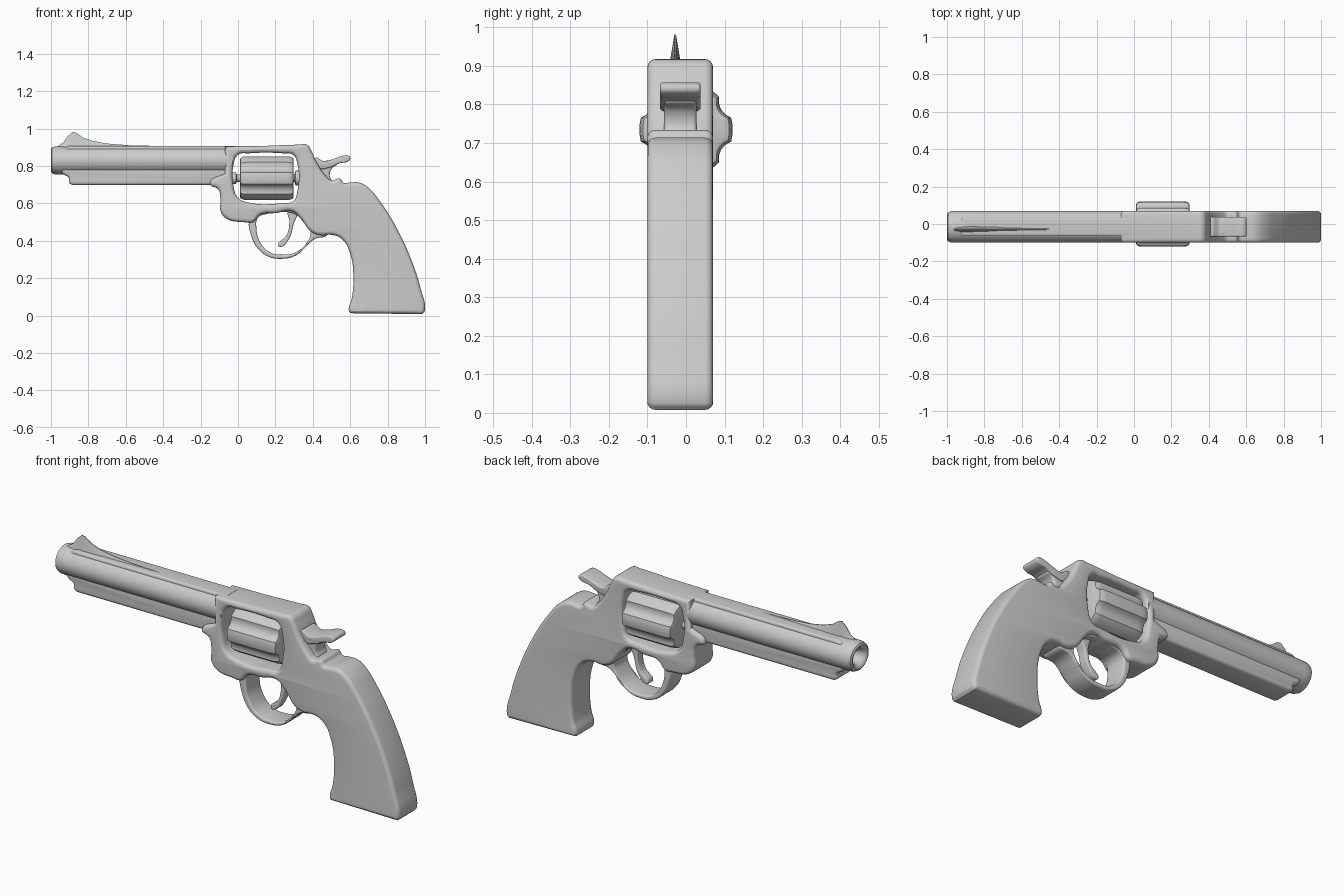
import bpy, bmesh
from math import sin, cos, pi, radians

YC = -0.015  # mid-plane of the body


def finish(obj, angle=40):
    bpy.ops.object.select_all(action='DESELECT')
    obj.select_set(True)
    bpy.context.view_layer.objects.active = obj
    if obj.type == 'CURVE':
        bpy.ops.object.convert(target='MESH')
        obj = bpy.context.object
    bm = bmesh.new()
    bm.from_mesh(obj.data)
    bmesh.ops.remove_doubles(bm, verts=bm.verts, dist=0.0004)
    bmesh.ops.recalc_face_normals(bm, faces=bm.faces)
    bm.to_mesh(obj.data)
    bm.free()
    bpy.ops.object.shade_smooth_by_angle(angle=radians(angle))
    return obj


def plate(name, outlines, width, bevel, y=YC):
    """Rounded slab from side outlines (x, z[, 1 = corner]); inner outlines are holes."""
    cu = bpy.data.curves.new(name, 'CURVE')
    cu.dimensions, cu.fill_mode = '2D', 'BOTH'
    cu.resolution_u = 6
    cu.extrude, cu.bevel_depth = width / 2 - bevel, bevel
    cu.bevel_resolution, cu.offset = 3, -bevel
    for pts in outlines:
        sp = cu.splines.new('BEZIER')
        sp.bezier_points.add(len(pts) - 1)
        sp.use_cyclic_u = True
        for bp, p in zip(sp.bezier_points, pts):
            bp.co = (p[0], p[1], 0)
            kind = 'VECTOR' if len(p) > 2 else 'AUTO'
            bp.handle_left_type = bp.handle_right_type = kind
    obj = bpy.data.objects.new(name, cu)
    bpy.context.collection.objects.link(obj)
    obj.location.y = y
    obj.rotation_euler.x = pi / 2
    return finish(obj)


def loft(name, rings, closed=False, angle=40):
    """Skin between equal-length rings of points, with end caps."""
    bm = bmesh.new()
    vs = [[bm.verts.new(p) for p in r] for r in rings]
    n = len(vs[0])
    for a, b in zip(vs, vs[1:]):
        for i in range(n):
            bm.faces.new((a[i], a[(i + 1) % n], b[(i + 1) % n], b[i]))
    bm.faces.new(vs[0])
    bm.faces.new(vs[-1])
    me = bpy.data.meshes.new(name)
    bm.to_mesh(me)
    bm.free()
    obj = bpy.data.objects.new(name, me)
    bpy.context.collection.objects.link(obj)
    return finish(obj, angle)


def circle(x, ry, rz, y, z, n=40, flute=0.0):
    ring = []
    for i in range(n):
        a = 2 * pi * i / n
        k = 1 - flute * max(0, -cos(6 * a)) ** 0.7
        ring.append((x, y + ry * k * cos(a), z + rz * k * sin(a)))
    return ring


# Frame and grip in one slab, with the cylinder window cut out
frame = [(-0.07, 0.905, 1), (-0.07, 0.76, 1), (-0.15, 0.705), (-0.105, 0.675),
         (-0.094, 0.62), (-0.092, 0.555), (-0.055, 0.515), (0.03, 0.50),
         (0.08, 0.50), (0.12, 0.54), (0.20, 0.548), (0.29, 0.558), (0.335, 0.52),
         (0.39, 0.45), (0.44, 0.43), (0.50, 0.432), (0.555, 0.41), (0.60, 0.33),
         (0.617, 0.20), (0.608, 0.09), (0.592, 0.03), (0.60, 0.013, 1),
         (0.985, 0.008, 1), (0.998, 0.025), (0.975, 0.15), (0.93, 0.29),
         (0.85, 0.465), (0.76, 0.61), (0.69, 0.69), (0.645, 0.712), (0.60, 0.712),
         (0.565, 0.71), (0.545, 0.733), (0.50, 0.723), (0.472, 0.745),
         (0.42, 0.82), (0.395, 0.875), (0.37, 0.913), (0.32, 0.914), (0.15, 0.908, 1)]
window = [(-0.025, 0.70), (-0.025, 0.80), (0.0, 0.86), (0.06, 0.868), (0.24, 0.868),
          (0.295, 0.86), (0.318, 0.81), (0.318, 0.67), (0.295, 0.612), (0.24, 0.602),
          (0.07, 0.602), (0.0, 0.63)]
plate("frame_and_grip", [frame, window], 0.17, 0.02)

# Trigger guard: a narrower loop under the frame
guard_outer = [(0.06, 0.51), (0.07, 0.43), (0.105, 0.36), (0.16, 0.317), (0.235, 0.304),
               (0.31, 0.322), (0.365, 0.37), (0.41, 0.41), (0.48, 0.435),
               (0.46, 0.50), (0.40, 0.57), (0.25, 0.585), (0.10, 0.57)]
guard_hole = [(0.098, 0.47), (0.108, 0.525), (0.15, 0.543), (0.27, 0.553), (0.31, 0.54),
              (0.35, 0.50), (0.388, 0.445), (0.37, 0.395), (0.32, 0.345),
              (0.24, 0.326), (0.17, 0.339), (0.12, 0.39)]
plate("trigger_guard", [guard_outer, guard_hole], 0.12, 0.009)

# Trigger
plate("trigger", [[(0.27, 0.57), (0.275, 0.50), (0.26, 0.43), (0.215, 0.375), (0.23, 0.368),
                   (0.275, 0.415), (0.297, 0.49), (0.315, 0.57)]], 0.05, 0.006)

# Hammer: narrow body with a wider thumb spur
plate("hammer_body", [[(0.39, 0.84), (0.44, 0.825), (0.50, 0.83), (0.53, 0.815),
                       (0.50, 0.785), (0.49, 0.75), (0.50, 0.71), (0.40, 0.70)]], 0.085, 0.01)
plate("hammer_spur", [[(0.41, 0.842), (0.46, 0.826), (0.51, 0.838), (0.56, 0.855), (0.59, 0.855),
                       (0.601, 0.842), (0.59, 0.826), (0.54, 0.814), (0.49, 0.792),
                       (0.43, 0.79)]], 0.105, 0.008)

# Barrel with a rounded muzzle and hollow bore
stations = [(-0.75, 0.037), (-0.96, 0.037), (-0.985, 0.045), (-0.997, 0.056), (-1.0, 0.066),
            (-0.995, 0.077), (-0.98, 0.083), (-0.95, 0.085), (-0.03, 0.085)]
loft("barrel", [circle(x, r, r * 0.9, YC, 0.83 + 0.0) for x, r in stations])

# Flat-topped rib along the barrel
plate("barrel_rib", [[(-0.94, 0.86, 1), (-0.92, 0.90), (-0.85, 0.907, 1),
                      (-0.02, 0.907, 1), (-0.02, 0.84, 1)]], 0.10, 0.012)

# Full-length lug under the barrel
plate("barrel_lug", [[(-0.955, 0.79, 1), (-0.935, 0.757), (-0.905, 0.737), (-0.902, 0.71),
                      (-0.885, 0.698, 1), (-0.11, 0.698, 1), (-0.05, 0.72, 1),
                      (-0.05, 0.80, 1)]], 0.125, 0.016)

# Front sight: ramp blade tapering to a thin edge
sight = [(-0.965, 0.905), (-0.935, 0.925), (-0.91, 0.96), (-0.885, 0.982), (-0.865, 0.978),
         (-0.83, 0.953), (-0.78, 0.935), (-0.70, 0.92), (-0.58, 0.911), (-0.42, 0.907)]
loft("front_sight", [[(x, -0.028 - 0.018, 0.885), (x, -0.030, z), (x, -0.026, z),
                      (x, -0.028 + 0.018, 0.885)] for x, z in sight])

# Fluted cylinder and its axle
cyl = [(0.01, 0.100), (0.014, 0.112), (0.028, 0.119), (0.05, 0.121), (0.26, 0.121),
       (0.28, 0.119), (0.294, 0.112), (0.298, 0.100)]
loft("cylinder", [circle(x, r, r, 0.0, 0.735, 96, 0.13) for x, r in cyl])
axle = [(-0.04, 0.03), (-0.012, 0.03), (-0.005, 0.02), (0.302, 0.02), (0.308, 0.04), (0.33, 0.04)]
loft("cylinder_axle", [circle(x, r, r, 0.0, 0.735, 24) for x, r in axle])
